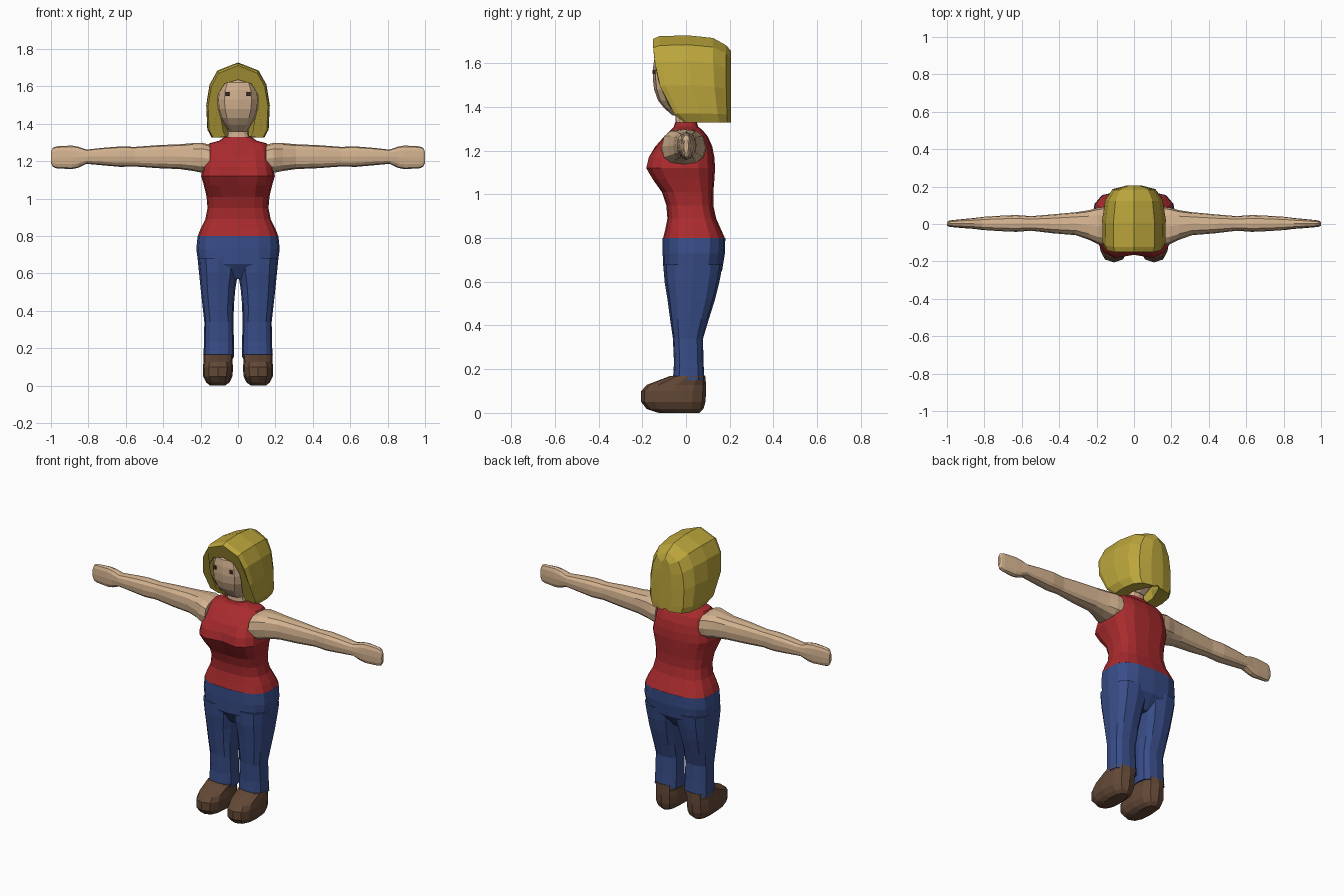
import bpy, bmesh, math


def material(name, rgb):
    m = bpy.data.materials.new(name)
    m.diffuse_color = (*rgb, 1)
    return m


SKIN = material("skin", (0.66, 0.45, 0.28))
HAIR = material("blonde hair", (0.50, 0.38, 0.045))
RED = material("red cloth", (0.40, 0.024, 0.027))
BLUE = material("blue denim", (0.04, 0.075, 0.25))
BROWN = material("brown leather", (0.125, 0.065, 0.037))
DARK = material("dark eye", (0.06, 0.03, 0.02))


def skin_rings(name, rings, mat):
    """Bridge equal-sized rings of points into a closed, flat-faced body."""
    bm = bmesh.new()
    loops = [[bm.verts.new(p) for p in r] for r in rings]
    n = len(loops[0])
    for a, b in zip(loops, loops[1:]):
        for i in range(n):
            j = (i + 1) % n
            bm.faces.new((a[i], a[j], b[j], b[i]))
    bm.faces.new(loops[0])
    bm.faces.new(loops[-1])
    bmesh.ops.recalc_face_normals(bm, faces=bm.faces)
    me = bpy.data.meshes.new(name)
    bm.to_mesh(me)
    bm.free()
    me.materials.append(mat)
    ob = bpy.data.objects.new(name, me)
    bpy.context.collection.objects.link(ob)
    return ob


def loft(name, sections, mat, n=12, p=0.8, axis="z", side=1):
    """Sections are (position, a_min, a_max, b_min, b_max) along the axis."""
    rings = []
    for t, a0, a1, b0, b1 in sections:
        ring = []
        for i in range(n):
            w = 2 * math.pi * i / n
            c, s = math.cos(w), math.sin(w)
            a = (a0 + a1) / 2 + (a1 - a0) / 2 * math.copysign(abs(c) ** p, c)
            b = (b0 + b1) / 2 + (b1 - b0) / 2 * math.copysign(abs(s) ** p, s)
            ring.append((side * a, b, t) if axis == "z" else (side * t, a, b))
        rings.append(ring)
    return skin_rings(name, rings, mat)


def sym(rows):
    return [(z, -w, w, f, b) for z, w, f, b in rows]


# shirt, with a shallow dip down the middle of the bust
shirt = loft("shirt", sym([
    (0.80, 0.215, -0.105, 0.178), (0.84, 0.20, -0.095, 0.16),
    (0.89, 0.175, -0.085, 0.138), (0.95, 0.163, -0.09, 0.125),
    (1.01, 0.168, -0.11, 0.125), (1.07, 0.182, -0.16, 0.13),
    (1.12, 0.197, -0.19, 0.133), (1.17, 0.187, -0.178, 0.13),
    (1.22, 0.175, -0.14, 0.12), (1.265, 0.172, -0.10, 0.10),
    (1.295, 0.155, -0.07, 0.075), (1.31, 0.10, -0.055, 0.055),
    (1.33, 0.072, -0.05, 0.05)]), RED, n=16, p=0.66)
for v in shirt.data.vertices:
    if v.co.y < 0 and abs(v.co.x) < 0.02 and 1.05 < v.co.z < 1.2:
        v.co.y += 0.025

# trousers
loft("hips", sym([
    (0.80, 0.216, -0.107, 0.18), (0.73, 0.223, -0.107, 0.178),
    (0.65, 0.212, -0.103, 0.165), (0.57, 0.10, -0.05, 0.10)]),
    BLUE, n=16, p=0.7)

for side, tag in ((-1, "right"), (1, "left")):
    loft("trouser_leg_" + tag, [
        (0.68, -0.01, 0.216, -0.104, 0.168), (0.60, 0.0, 0.208, -0.098, 0.153),
        (0.52, 0.014, 0.20, -0.085, 0.133), (0.43, 0.022, 0.19, -0.073, 0.105),
        (0.34, 0.024, 0.18, -0.06, 0.078), (0.23, 0.022, 0.182, -0.055, 0.08),
        (0.15, 0.02, 0.185, -0.06, 0.085)], BLUE, p=0.72, side=side)

    # shoe
    loft("shoe_" + tag, [
        (0.0, 0.07, 0.15, -0.125, 0.06), (0.018, 0.045, 0.17, -0.18, 0.08),
        (0.05, 0.03, 0.186, -0.205, 0.089), (0.10, 0.026, 0.188, -0.205, 0.092),
        (0.128, 0.03, 0.184, -0.18, 0.092), (0.168, 0.025, 0.186, -0.075, 0.088)],
        BROWN, p=0.75, side=side)

    # arm and mitten hand in one length
    loft("arm_" + tag, [
        (0.15, -0.115, 0.092, 1.14, 1.287), (0.19, -0.11, 0.088, 1.138, 1.299),
        (0.24, -0.085, 0.074, 1.148, 1.297), (0.31, -0.06, 0.063, 1.158, 1.291),
        (0.43, -0.05, 0.052, 1.163, 1.286), (0.55, -0.036, 0.042, 1.172, 1.277),
        (0.63, -0.042, 0.048, 1.170, 1.279), (0.72, -0.038, 0.044, 1.178, 1.272),
        (0.81, -0.032, 0.038, 1.186, 1.262), (0.855, -0.026, 0.032, 1.165, 1.278),
        (0.89, -0.024, 0.029, 1.158, 1.284), (0.97, -0.017, 0.021, 1.162, 1.28),
        (0.99, -0.014, 0.017, 1.17, 1.272), (1.0, -0.009, 0.011, 1.19, 1.25)],
        SKIN, p=0.75, axis="x", side=side)

    # eye plate
    loft("eye_" + tag, [
        (1.55, 0.046, 0.066, -0.153, -0.144), (1.57, 0.046, 0.066, -0.153, -0.144)],
        DARK, n=8, p=0.4, side=side)

# neck and head
loft("neck", sym([(1.29, 0.07, -0.05, 0.05), (1.345, 0.058, -0.047, 0.045),
                  (1.43, 0.055, -0.05, 0.05)]), SKIN)
loft("head", sym([
    (1.36, 0.05, -0.06, 0.05), (1.395, 0.072, -0.10, 0.08),
    (1.43, 0.092, -0.128, 0.10), (1.48, 0.11, -0.146, 0.12),
    (1.53, 0.114, -0.152, 0.13), (1.58, 0.108, -0.151, 0.13),
    (1.62, 0.09, -0.145, 0.12), (1.655, 0.06, -0.11, 0.10)]), SKIN, p=0.66)

# bob haircut: hollow arches from the slanted front rim to a solid back
OUTER = [(0.10, 1.328), (0.142, 1.328), (0.164, 1.37), (0.17, 1.50),
         (0.152, 1.61), (0.11, 1.685), (0.0, 1.728)]
INNER = [(0.07, 1.332), (0.085, 1.36), (0.092, 1.41), (0.115, 1.50),
         (0.112, 1.56), (0.075, 1.615), (0.0, 1.635)]


def front_edge(z):
    """Depth of the front rim, swept back toward the jaw."""
    pts = [(1.32, 0.0), (1.37, -0.055), (1.46, -0.11), (1.57, -0.138),
           (1.66, -0.15), (1.74, -0.15)]
    for (z0, y0), (z1, y1) in zip(pts, pts[1:]):
        if z <= z1:
            return y0 + (y1 - y0) * (z - z0) / (z1 - z0)
    return -0.15


def hair_ring(t, back, wide, drop, cavity):
    half = []
    for x, z in OUTER:
        half.append((x * wide, z - drop * (z - 1.33) / 0.4))
    inner = [(x * wide * (0.4 + 0.6 * cavity), 1.332 + (z - 1.332) * cavity)
             for x, z in INNER]
    outline = half + [(-x, z) for x, z in half[-2::-1]]
    inside = [(-x, z) for x, z in inner] + inner[-2::-1]
    return [(x, front_edge(z) * (1 - t) + back * t, z) for x, z in outline + inside]


skin_rings("hair", [
    hair_ring(0.0, 0.2, 0.94, 0.016, 1.0),
    hair_ring(0.08, 0.2, 0.99, 0.004, 1.0),
    hair_ring(0.45, 0.2, 1.0, 0.0, 0.95),
    hair_ring(0.78, 0.2, 0.90, 0.012, 0.35),
    hair_ring(0.95, 0.2, 0.68, 0.045, 0.05),
    hair_ring(1.0, 0.205, 0.25, 0.07, 0.02)], HAIR)
